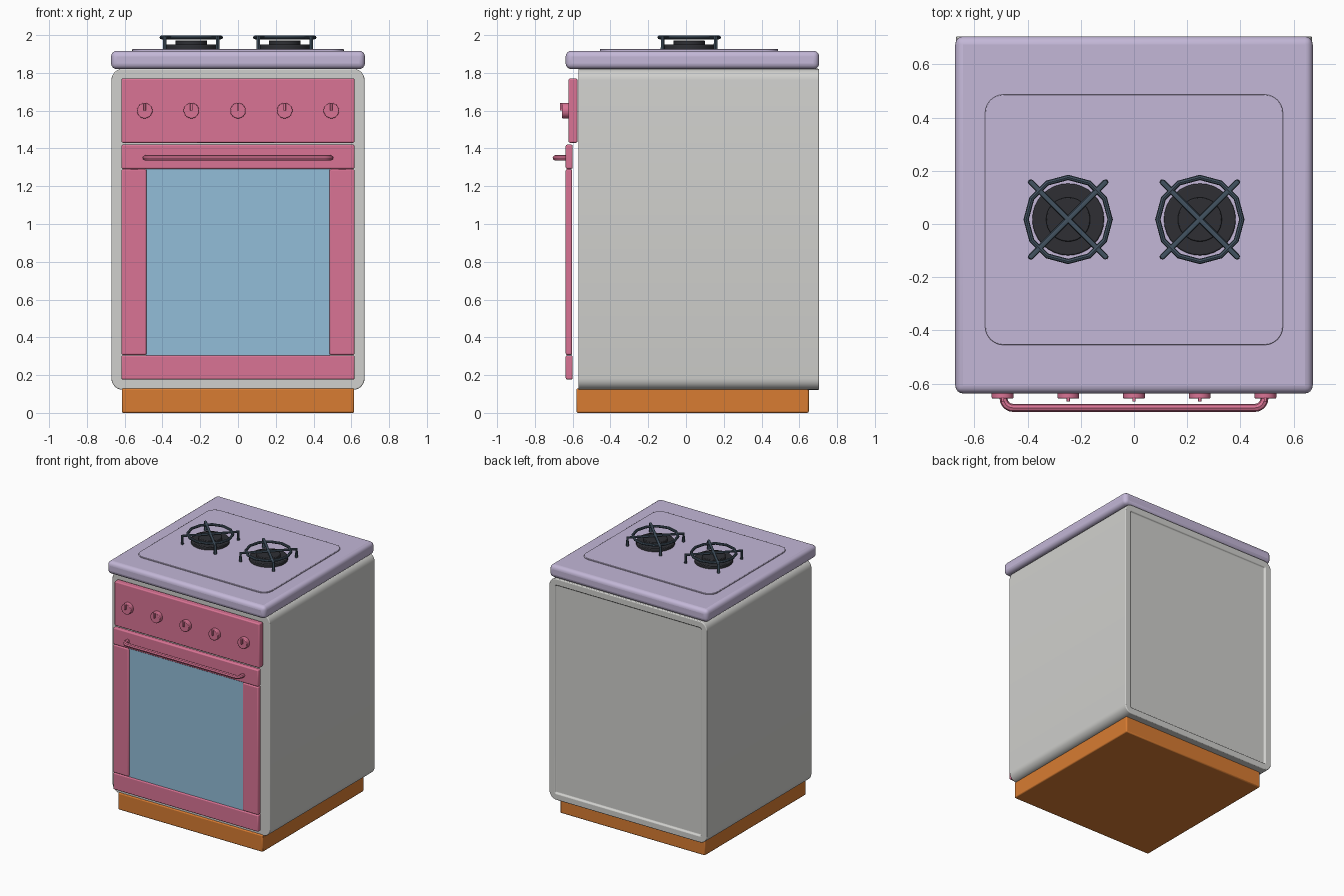
import bpy, bmesh, math
from mathutils import Vector

if "Cube" in bpy.data.objects:
    bpy.data.objects.remove(bpy.data.objects["Cube"])


def material(name, r, g, b):
    lin = lambda c: ((c / 255 + 0.055) / 1.055) ** 2.4
    m = bpy.data.materials.new(name)
    m.diffuse_color = (lin(r), lin(g), lin(b), 1)
    m.use_nodes = True
    m.node_tree.nodes["Principled BSDF"].inputs["Base Color"].default_value = m.diffuse_color
    return m


PINK = material("pink enamel", 218, 116, 149)
LILAC = material("lilac top", 195, 183, 215)
GREY = material("light grey", 208, 208, 205)
BLUE = material("blue glass", 146, 189, 216)
ORANGE = material("orange plinth", 216, 124, 50)
BLACK = material("black burner", 46, 47, 52)
STEEL = material("slate grate", 66, 82, 96)


def finish(ob, mat, bevel=0, segs=3):
    ob.data.materials.append(mat)
    if bevel:
        md = ob.modifiers.new("bevel", "BEVEL")
        md.width, md.segments, md.limit_method = bevel, segs, "ANGLE"
        md.angle_limit = math.radians(40)
    bpy.ops.object.select_all(action="DESELECT")
    bpy.context.view_layer.objects.active = ob
    ob.select_set(True)
    bpy.ops.object.shade_smooth_by_angle(angle=math.radians(40))
    return ob


def from_bmesh(name, bm, mat, bevel=0, segs=3):
    bmesh.ops.recalc_face_normals(bm, faces=bm.faces)
    me = bpy.data.meshes.new(name)
    bm.to_mesh(me)
    bm.free()
    ob = bpy.data.objects.new(name, me)
    bpy.context.collection.objects.link(ob)
    return finish(ob, mat, bevel, segs)


def box(name, x, y, z, mat, bevel=0, segs=3):
    bm = bmesh.new()
    bmesh.ops.create_cube(bm, size=1)
    for v in bm.verts:
        v.co = [a[0] + (c + 0.5) * (a[1] - a[0]) for c, a in zip(v.co, (x, y, z))]
    return from_bmesh(name, bm, mat, bevel, segs)


def rounded_rect(u, v, r, n=6):
    pts = []
    for k, (cu, cv) in enumerate(((u[1] - r, v[1] - r), (u[0] + r, v[1] - r),
                                  (u[0] + r, v[0] + r), (u[1] - r, v[0] + r))):
        for i in range(n + 1):
            a = math.pi / 2 * (k + i / n)
            pts.append((cu + r * math.cos(a), cv + r * math.sin(a)))
    return pts


def slab(name, pts, place, depth, mat, bevel=0, segs=3, recess=None):
    bm = bmesh.new()
    face = bm.faces.new([bm.verts.new(place(*p)) for p in pts])
    out = bmesh.ops.extrude_face_region(bm, geom=[face])["geom"]
    bmesh.ops.translate(bm, vec=depth, verts=[g for g in out if isinstance(g, bmesh.types.BMVert)])
    bmesh.ops.recalc_face_normals(bm, faces=bm.faces)
    cap = [g for g in out if isinstance(g, bmesh.types.BMFace)]
    if recess:
        bmesh.ops.inset_region(bm, faces=cap, thickness=recess[0])
        bmesh.ops.inset_region(bm, faces=cap, thickness=0.003, depth=-recess[1])
    return from_bmesh(name, bm, mat, bevel, segs)


def cylinder(name, r, h, loc, mat, rot=(0, 0, 0), bevel=0, n=32):
    bpy.ops.mesh.primitive_cylinder_add(radius=r, depth=h, location=loc, rotation=rot, vertices=n)
    ob = bpy.context.object
    ob.name = name
    return finish(ob, mat, bevel, 2)


def tube(name, pts, r, mat):
    cu = bpy.data.curves.new(name, "CURVE")
    cu.dimensions, cu.bevel_depth, cu.bevel_resolution, cu.use_fill_caps = "3D", r, 2, True
    sp = cu.splines.new("POLY")
    sp.points.add(len(pts) - 1)
    for p, c in zip(sp.points, pts):
        p.co = (*c, 1)
    ob = bpy.data.objects.new(name, cu)
    bpy.context.collection.objects.link(ob)
    bpy.ops.object.select_all(action="DESELECT")
    bpy.context.view_layer.objects.active = ob
    ob.select_set(True)
    bpy.ops.object.convert(target="MESH")
    return finish(bpy.context.object, mat)


# Plinth, body with recessed back panel, and worktop
box("plinth", (-0.615, 0.615), (-0.58, 0.65), (0, 0.13), ORANGE, 0.008, 2)
slab("body", rounded_rect((-0.67, 0.67), (0.122, 1.822), 0.06), lambda u, v: (u, -0.57, v),
     Vector((0, 1.275, 0)), GREY, 0.012, 3, recess=(0.05, 0.012))
box("worktop", (-0.672, 0.672), (-0.637, 0.705), (1.82, 1.917), LILAC, 0.03, 4)
slab("hob_plate", rounded_rect((-0.56, 0.56), (-0.455, 0.487), 0.07), lambda u, v: (u, v, 1.905),
     Vector((0, 0, 0.021)), LILAC, 0.003, 2)

# Control panel and oven door
box("control_panel", (-0.617, 0.617), (-0.622, -0.575), (1.43, 1.77), PINK, 0.008)
box("door_top_rail", (-0.617, 0.617), (-0.637, -0.6), (1.292, 1.42), PINK, 0.008)
box("door_bottom_rail", (-0.617, 0.617), (-0.637, -0.6), (0.177, 0.305), PINK, 0.008)
for s, side in ((-1, "left"), (1, "right")):
    box("door_stile_" + side, sorted((s * 0.485, s * 0.617)), (-0.637, -0.603), (0.307, 1.29), PINK, 0.008)
box("door_glass", (-0.488, 0.488), (-0.628, -0.607), (0.3, 1.295), BLUE)

# Door handle bent round at both ends
half = [(0.49, -0.61, 1.35)]
for i in range(7):
    a = math.pi / 2 * i / 6
    half.append((0.455 + 0.035 * math.cos(a), -0.656 - 0.035 * math.sin(a), 1.35))
tube("door_handle", half + [(-x, y, z) for x, y, z in reversed(half)], 0.015, PINK)

# Knobs with pointers
for i in range(5):
    x = (i - 2) * 0.247
    cylinder(f"knob_{i + 1}", 0.041, 0.04, (x, -0.636, 1.6), PINK, (math.pi / 2, 0, 0), 0.004)
    box(f"knob_pointer_{i + 1}", (x - 0.006, x + 0.006), (-0.668, -0.65), (1.6, 1.64), PINK, 0.002, 2)

# Burners and pan grates
for s, side in ((-1, "left"), (1, "right")):
    cx, cy = s * 0.2475, 0.017
    cylinder("burner_base_" + side, 0.135, 0.03, (cx, cy, 1.935), BLACK, bevel=0.005)
    cylinder("burner_cap_" + side, 0.083, 0.03, (cx, cy, 1.957), BLACK, bevel=0.004)
    bpy.ops.mesh.primitive_torus_add(location=(cx, cy, 1.988), major_radius=0.158, minor_radius=0.01,
                                     major_segments=12, minor_segments=8)
    bpy.context.object.name = "grate_ring_" + side
    finish(bpy.context.object, STEEL)
    for k, d in enumerate((1, -1)):
        e = 0.14
        tube(f"grate_bar_{side}_{k + 1}",
             [(cx - e, cy - d * e, 1.92), (cx - e, cy - d * e, 1.989),
              (cx + e, cy + d * e, 1.989), (cx + e, cy + d * e, 1.92)], 0.011, STEEL)
